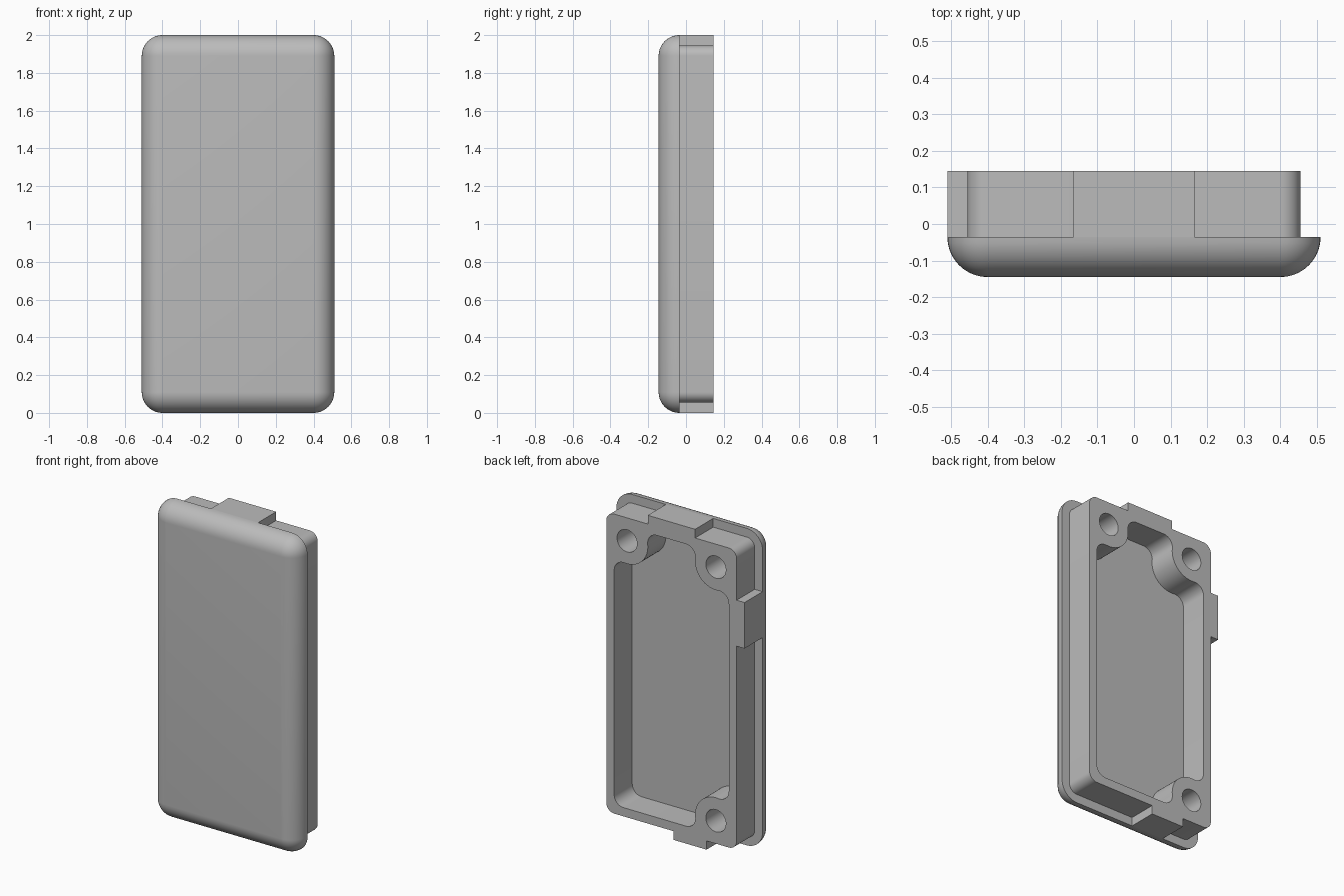
import bpy, bmesh
from math import sin, cos, pi, sqrt, atan2, radians
from mathutils import Matrix

if "Cube" in bpy.data.objects:
    bpy.data.objects.remove(bpy.data.objects["Cube"], do_unlink=True)

grey = bpy.data.materials.new("plain_grey")
grey.use_nodes = True
grey.diffuse_color = (0.5, 0.5, 0.5, 1)
grey.node_tree.nodes["Principled BSDF"].inputs["Base Color"].default_value = grey.diffuse_color

QUADS = [(1, 1), (-1, 1), (-1, -1), (1, -1)]  # counter-clockwise corners
BACK, SEAM, FRONT = 0.145, -0.035, -0.145     # depths along y


def arc(cx, cz, r, a0, a1, n=10):
    return [(cx + r * cos(a0 + (a1 - a0) * i / n),
             cz + r * sin(a0 + (a1 - a0) * i / n)) for i in range(n + 1)]


def to_corner(pts, sx, sz):
    """Mirror a first-quadrant corner, keeping the loop counter-clockwise."""
    out = [(x * sx, z * sz) for x, z in pts]
    return out if sx * sz > 0 else out[::-1]


def round_corner(hx, hz, r, n=10):
    return arc(hx - r, hz - r, r, 0, pi / 2, n)


def boss_corner(hx, hz, cx, cz, r, f):
    """Pocket corner wrapping round a screw boss with blended ends."""
    x1, z2 = hx - f, hz - f
    z1 = cz - sqrt((r + f) ** 2 - (x1 - cx) ** 2)
    x2 = cx - sqrt((r + f) ** 2 - (z2 - cz) ** 2)
    t1 = atan2(cz - z1, cx - x1)
    t2 = atan2(cz - z2, cx - x2)
    return (arc(x1, z1, f, 0, t1) + arc(cx, cz, r, t1 + pi, t2 + pi, 16)[1:-1]
            + arc(x2, z2, f, t2, pi / 2))


def finish(name, bm):
    bmesh.ops.remove_doubles(bm, verts=bm.verts, dist=1e-5)
    bmesh.ops.recalc_face_normals(bm, faces=bm.faces)
    mesh = bpy.data.meshes.new(name)
    bm.to_mesh(mesh)
    bm.free()
    mesh.materials.clear()
    mesh.materials.append(grey)
    ob = bpy.data.objects.new(name, mesh)
    bpy.context.collection.objects.link(ob)
    bpy.ops.object.select_all(action='DESELECT')
    ob.select_set(True)
    bpy.context.view_layer.objects.active = ob
    bpy.ops.object.shade_smooth_by_angle(angle=radians(35))
    return ob


# Front plate: rounded rectangle lofted through a quarter-round edge
R, HX, HZ, STEPS = 0.11, 0.51, 1.0, 10
bm = bmesh.new()
rings = []
for i in range(STEPS + 1):
    t = pi / 2 * i / STEPS
    r = R * cos(t) + 1e-7
    ring = []
    for sx, sz in QUADS:
        ring += to_corner(round_corner(HX - R + r, HZ - R + r, r), sx, sz)
    rings.append([bm.verts.new((x, SEAM - R * sin(t), z + 1)) for x, z in ring])
for a, b in zip(rings, rings[1:]):
    for k in range(len(a)):
        j = (k + 1) % len(a)
        bm.faces.new((a[k], a[j], b[j], b[k]))
bm.faces.new(rings[0])
bm.faces.new(rings[-1])
finish("front_plate", bm)

# Rear frame outline with a tab on the top, one side and the bottom
BX, BZ = 0.455, 0.945
tabs = [
    [(0.165, BZ), (0.165, HZ), (-0.165, HZ), (-0.165, BZ)],
    [(-BX, 0.63), (-HX, 0.63), (-HX, 0.34), (-BX, 0.34)],
    [(-0.245, -BZ), (-0.245, -HZ), (-0.015, -HZ), (-0.015, -BZ)],
    [],
]
outline = []
for (sx, sz), tab in zip(QUADS, tabs):
    outline += to_corner(round_corner(BX, BZ, 0.055), sx, sz) + tab

# Pocket outline with three screw bosses and one plain corner
PX, PZ, CX, CZ = 0.4, 0.89, 0.31, 0.8
boss = boss_corner(PX, PZ, CX, CZ, 0.145, 0.065)
plain = round_corner(PX, PZ, 0.065)
pocket, holes = [], []
for sx, sz in QUADS:
    has_boss = (sx, sz) != (1, -1)
    pocket += to_corner(boss if has_boss else plain, sx, sz)
    if has_boss:
        holes.append(arc(CX * sx, CZ * sz, 0.07, 0, 2 * pi, 32)[:-1])

# Filled and extruded frame profile
curve = bpy.data.curves.new("rear_frame_profile", 'CURVE')
curve.dimensions = '2D'
curve.fill_mode = 'BOTH'
curve.extrude = (BACK - SEAM) / 2
for loop in [outline, pocket] + holes:
    spline = curve.splines.new('POLY')
    spline.points.add(len(loop) - 1)
    for p, (x, z) in zip(spline.points, loop):
        p.co = (x, z, 0, 1)
    spline.use_cyclic_u = True
profile = bpy.data.objects.new("rear_frame_profile", curve)
bpy.context.collection.objects.link(profile)
bpy.context.view_layer.update()
deps = bpy.context.evaluated_depsgraph_get()
solid = bpy.data.meshes.new_from_object(profile.evaluated_get(deps))
bm = bmesh.new()
bm.from_mesh(solid)
bm.transform(Matrix.Translation((0, (BACK + SEAM) / 2, 1)) @ Matrix.Rotation(pi / 2, 4, 'X'))
bpy.data.objects.remove(profile, do_unlink=True)
bpy.data.meshes.remove(solid)
finish("rear_frame", bm)
